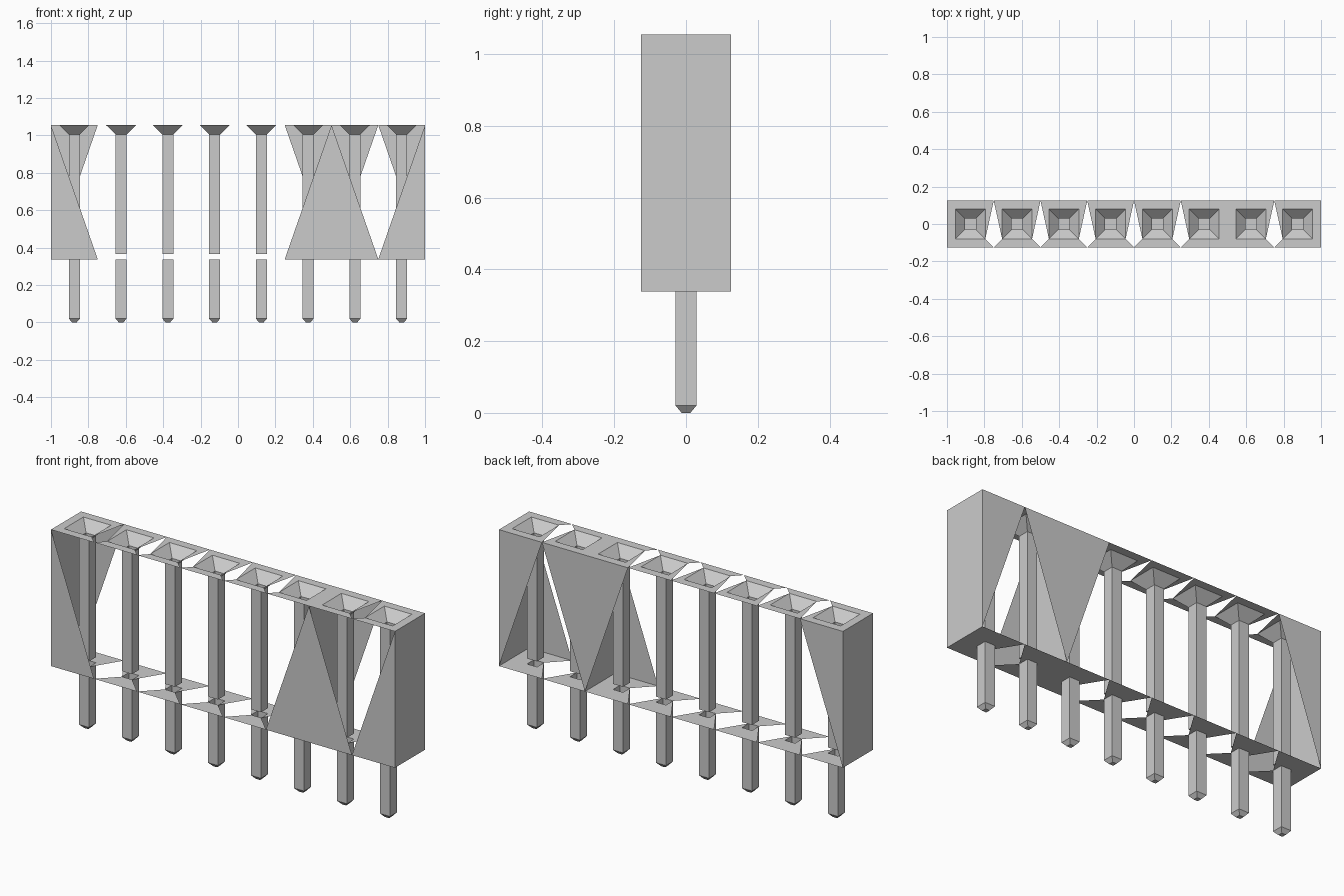
import bpy
import bmesh

cube = bpy.data.objects.get("Cube")
if cube:
    bpy.data.objects.remove(cube, do_unlink=True)

grey = bpy.data.materials.new("plain_grey")
grey.use_nodes = True
grey.diffuse_color = (0.6, 0.6, 0.6, 1)
grey.node_tree.nodes["Principled BSDF"].inputs["Base Color"].default_value = (0.6, 0.6, 0.6, 1)

PITCH, DEPTH = 0.25, 0.125
BASE, TOP = 0.338, 1.055
MOUTH, PIN = 0.08, 0.029
BLOCKS = ((0, 6), (6, 8))      # first and last+1 cell of each housing


def finish(name, bm):
    bmesh.ops.remove_doubles(bm, verts=bm.verts[:], dist=0.0001)
    mesh = bpy.data.meshes.new(name)
    bm.to_mesh(mesh)
    bm.free()
    mesh.materials.append(grey)
    obj = bpy.data.objects.new(name, mesh)
    bpy.context.collection.objects.link(obj)


def face(bm, points, flip=False):
    verts = [bm.verts.new(p) for p in points]
    bm.faces.new(verts[::-1] if flip else verts)


def square(x, half, z):
    return [(x - half, -half, z), (x + half, -half, z),
            (x + half, half, z), (x - half, half, z)]


def tube(bm, x, levels, inward):
    """Square tube through (half width, height) levels, closed at the first."""
    rings = [square(x, h, z) for h, z in levels]
    face(bm, rings[0], flip=not inward)
    for low, high in zip(rings, rings[1:]):
        for i in range(4):
            j = (i + 1) % 4
            face(bm, (low[i], low[j], high[j], high[i]), inward)


def plate(bm, x, z, hole, closed, flip):
    """Cell plate around a square hole; open sides lack their edge triangle."""
    h = PITCH / 2
    fl, fr, br, bl = [(x + sx * h, sy * DEPTH, z)
                      for sx, sy in ((-1, -1), (1, -1), (1, 1), (-1, 1))]
    hfl, hfr, hbr, hbl = square(x, hole, z)
    face(bm, (fl, fr, hfr, hfl), flip)
    face(bm, (br, bl, hbl, hbr), flip)
    face(bm, (br, hbr, hfr), flip)
    face(bm, (bl, hfl, hbl), flip)
    if closed[0]:
        face(bm, (bl, fl, hfl), flip)
    if closed[1]:
        face(bm, (fr, br, hfr), flip)


# Housing: pierced top and bottom plates, end walls and triangular side panels
for side, (first, last) in zip(("right", "left"), BLOCKS):
    top, bottom, panels = bmesh.new(), bmesh.new(), bmesh.new()
    for i in range(first, last):
        x = -1 + PITCH * (i + 0.5)
        closed = (i == first, i == last - 1)
        plate(top, x, TOP, MOUTH, closed, False)
        plate(bottom, x, BASE, PIN, closed, True)
    for end, s in ((first, 1), (last, -1)):
        x = -1 + PITCH * end
        inner = x + s * PITCH
        face(panels, ((x, -DEPTH, BASE), (x, -DEPTH, TOP),
                      (x, DEPTH, TOP), (x, DEPTH, BASE)), s > 0)
        face(panels, ((x, -DEPTH, BASE), (inner, -DEPTH, BASE), (x, -DEPTH, TOP)), s < 0)
        face(panels, ((x, DEPTH, BASE), (x, DEPTH, TOP), (inner, DEPTH, TOP)), s < 0)
    finish(side + "_top_plate", top)
    finish(side + "_bottom_plate", bottom)
    finish(side + "_walls", panels)

# Sockets with flared mouths, and pins with tapered tips
sockets, pins = bmesh.new(), bmesh.new()
for i in range(8):
    x = -1 + PITCH * (i + 0.5)
    tube(sockets, x, ((PIN, 0.367), (PIN, 1.005), (MOUTH, TOP)), True)
    tube(pins, x, ((0.012, 0), (PIN, 0.02), (PIN, BASE)), False)
finish("sockets", sockets)
finish("pins", pins)
